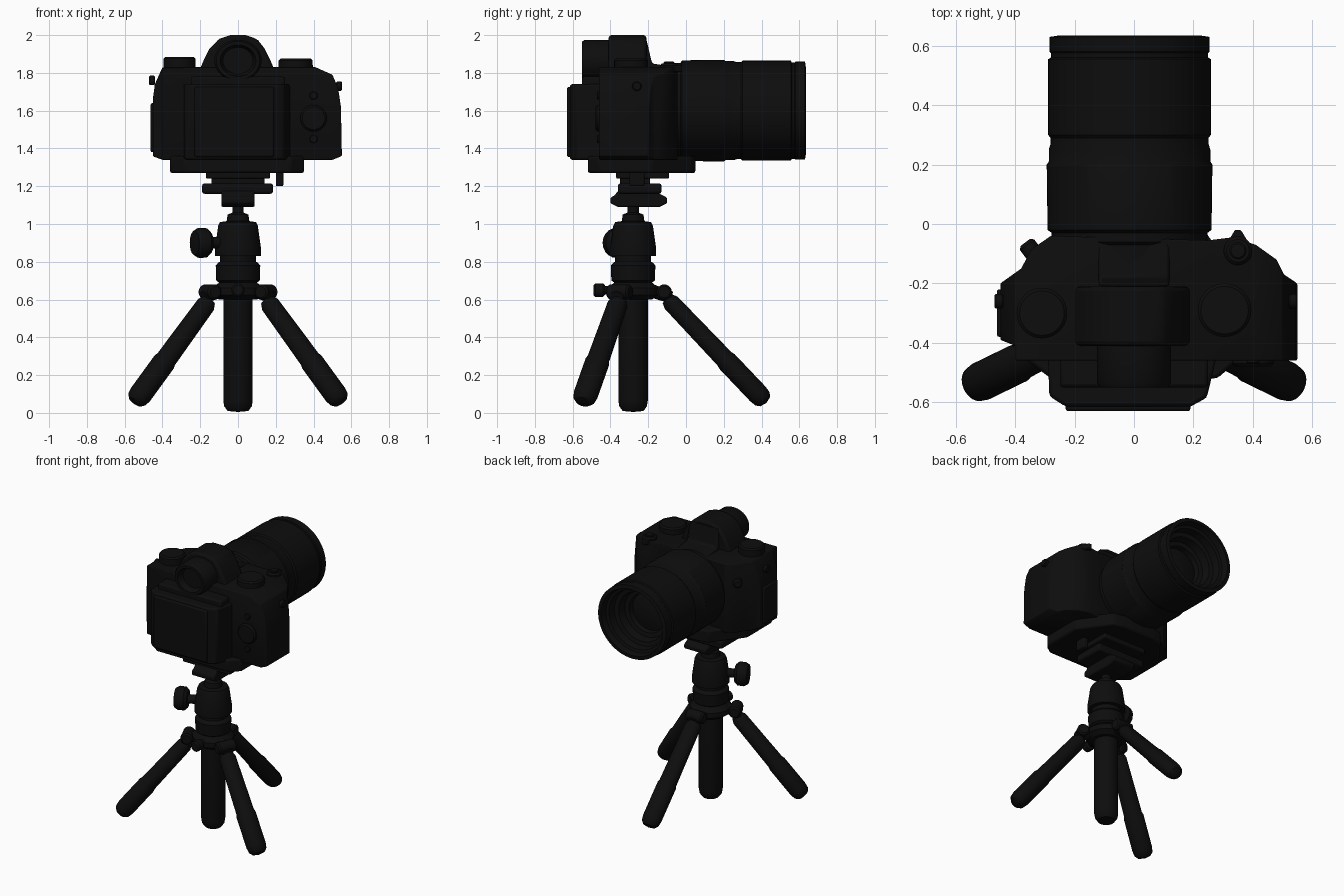
import bpy, bmesh, math
from mathutils import Vector, Matrix

old = bpy.data.objects.get("Cube")
if old:
    bpy.data.objects.remove(old, do_unlink=True)

black = bpy.data.materials.new("matte black")
black.use_nodes = True
black.diffuse_color = (0.004, 0.004, 0.004, 1)
black.node_tree.nodes["Principled BSDF"].inputs["Base Color"].default_value = (0.004, 0.004, 0.004, 1)


def finish(name, bm, bevel=0.0):
    bmesh.ops.recalc_face_normals(bm, faces=bm.faces)
    mesh = bpy.data.meshes.new(name)
    bm.to_mesh(mesh)
    bm.free()
    mesh.materials.append(black)
    ob = bpy.data.objects.new(name, mesh)
    bpy.context.collection.objects.link(ob)
    if bevel:
        mod = ob.modifiers.new("soft edges", "BEVEL")
        mod.width, mod.segments, mod.limit_method = bevel, 2, "ANGLE"
    bpy.ops.object.select_all(action="DESELECT")
    ob.select_set(True)
    bpy.context.view_layer.objects.active = ob
    bpy.ops.object.shade_smooth_by_angle(angle=math.radians(35))
    return ob


def prism(name, outline, lo, hi, axis="z", bevel=0.012):
    """Extrude an outline: (x, y) along z, (x, z) along y or (y, z) along x."""
    place = {"z": lambda a, b, t: (a, b, t),
             "y": lambda a, b, t: (a, t, b),
             "x": lambda a, b, t: (t, a, b)}[axis]
    bm = bmesh.new()
    face = bm.faces.new([bm.verts.new(place(a, b, lo)) for a, b in outline])
    top = bmesh.ops.extrude_face_region(bm, geom=[face])["geom"]
    bmesh.ops.translate(bm, vec=place(0, 0, hi - lo),
                        verts=[v for v in top if isinstance(v, bmesh.types.BMVert)])
    return finish(name, bm, bevel)


def box(name, x, y, z, bevel=0.012):
    return prism(name, [(x[0], y[0]), (x[1], y[0]), (x[1], y[1]), (x[0], y[1])], *z, bevel=bevel)


def lathe(name, profile, origin, direction=(0, 0, 1), squash=1.0, steps=40):
    """Revolve (radius, distance) points around an axis; squash narrows the second side."""
    axis = Vector(direction).normalized()
    side = axis.cross((0, 0, 1))
    side = side.normalized() if side.length > 0.01 else Vector((1, 0, 0))
    up = side.cross(axis)
    frame = Matrix((side, up, axis)).transposed()
    bm = bmesh.new()
    rings = []
    for r, t in profile:
        angles = [2 * math.pi * i / steps for i in range(steps if r else 1)]
        rings.append([bm.verts.new(Vector(origin) + frame @ Vector(
            (r * math.cos(a), squash * r * math.sin(a), t))) for a in angles])
    for a, b in zip(rings, rings[1:]):
        for i in range(steps):
            j = (i + 1) % steps
            if len(a) == 1:
                bm.faces.new((a[0], b[i], b[j]))
            elif len(b) == 1:
                bm.faces.new((a[i], a[j], b[0]))
            else:
                bm.faces.new((a[i], a[j], b[j], b[i]))
    return finish(name, bm)


def disc(name, r, height, origin, direction=(0, 0, 1), edge=0.01):
    return lathe(name, [(0, 0), (r - edge, 0), (r, edge), (r, height - edge),
                        (r - edge, height), (0, height)], origin, direction)


CY = -0.28  # tripod axis

# Centre column with rounded foot
lathe("centre_column", [(0, 0), (0.055, 0.005), (0.073, 0.03), (0.078, 0.06),
                        (0.078, 0.62), (0, 0.62)], (0, CY, 0.005))

# Legs, each with a slim upper tube, a grip and a domed tip
for name, top, tip, squash in (("left_leg", (0.165, -0.36, 0.58), (0.525, -0.535, 0.085), 0.92),
                               ("right_leg", (-0.165, -0.36, 0.58), (-0.525, -0.535, 0.085), 0.92),
                               ("back_leg", (0, -0.085, 0.59), (0, 0.395, 0.085), 0.85)):
    top, tip = Vector(top), Vector(tip)
    along = tip - top
    n = along.length
    lathe(name, [(0, -0.02), (0.04, -0.02), (0.055, 0.01), (0.06, n * 0.6), (0.066, n * 0.63),
                 (0.066, n - 0.02), (0.06, n + 0.015), (0.042, n + 0.035), (0, n + 0.045)],
          top, along, squash)
    # Hinge: lug from the hub and a cross pin
    out = Vector((top.x, top.y - CY, 0)).normalized()
    across = Vector((-out.y, out.x, 0))
    pivot = Vector((0, CY, 0.64)) + out * 0.165
    disc(name + "_hinge_pin", 0.04, 0.13, pivot - across * 0.065, across)
    lathe(name + "_lug", [(0, 0), (0.045, 0), (0.04, 0.15), (0, 0.15)],
          Vector((0, CY, 0.66)) + out * 0.06, out + Vector((0, 0, -0.35)), 0.8, 16)

# Hub, collar and ball head housing
lathe("hub", [(0, 0.6), (0.1, 0.6), (0.135, 0.625), (0.135, 0.66), (0.1, 0.69), (0.115, 0.7),
              (0.118, 0.78), (0.105, 0.795), (0.095, 0.8), (0.095, 0.83), (0.122, 0.83),
              (0.122, 0.87), (0.105, 0.99), (0.095, 1.01), (0.06, 1.015), (0.055, 1.05),
              (0.03, 1.06), (0.03, 1.1), (0, 1.1)], (0, CY, 0))
disc("hub_screw", 0.022, 0.2, (0, CY, 0.65), (0, -1, 0), 0.004)
disc("hub_screw_knob", 0.036, 0.06, (0, CY - 0.15, 0.65), (0, -1, 0))

# Side locking knob
turn = Vector((-0.2, -0.085, 0)).normalized()
disc("lock_knob_stem", 0.03, 0.14, Vector((0, CY, 0.9)) + turn * 0.06, turn, 0.004)
lathe("lock_knob", [(0, 0), (0.06, 0), (0.078, 0.02), (0.08, 0.06), (0.065, 0.085), (0, 0.09)],
      Vector((0, CY, 0.9)) + turn * 0.165, turn, steps=20)

# Quick release clamp
prism("clamp_base", [(-0.4, 1.11), (-0.36, 1.09), (-0.14, 1.09), (-0.1, 1.11), (-0.1, 1.14),
                     (-0.14, 1.16), (-0.19, 1.2), (-0.34, 1.2), (-0.38, 1.15), (-0.4, 1.14)],
      -0.088, 0.088, "x", 0.008)
box("clamp_jaws", (-0.19, 0.185), (-0.36, -0.13), (1.16, 1.215))
box("clamp_neck", (-0.14, 0.14), (-0.35, -0.19), (1.2, 1.25), 0.006)
box("release_plate", (-0.17, 0.17), (-0.37, -0.09), (1.24, 1.28), 0.008)
box("clamp_lever", (0.2, 0.24), (-0.3, -0.22), (1.2, 1.3), 0.008)

# Camera base
prism("base_plate", [(-0.36, -0.46), (-0.28, -0.52), (0.28, -0.52), (0.35, -0.46),
                     (0.35, -0.18), (0.2, 0.03), (0.12, 0.05), (-0.12, 0.05), (-0.2, 0.03),
                     (-0.36, -0.18)], 1.27, 1.36)

# Camera body: plan outline trimmed by the front silhouette
body = prism("camera_body", [(-0.4, -0.46), (0.55, -0.46), (0.55, -0.2), (0.505, -0.17),
                             (0.48, -0.12), (0.41, -0.07), (0.33, -0.045), (0.25, -0.055),
                             (-0.28, -0.04), (-0.345, -0.085), (-0.38, -0.15), (-0.45, -0.2),
                             (-0.45, -0.39), (-0.4, -0.41)], 1.2, 2.0, bevel=0)
trim = prism("body_trim", [(-0.455, 1.36), (-0.4, 1.34), (0.5, 1.34), (0.55, 1.36), (0.545, 1.62),
                           (0.53, 1.72), (0.5, 1.79), (0.41, 1.83), (-0.4, 1.83),
                           (-0.44, 1.74), (-0.455, 1.63)], -0.8, 0.3, "y", 0)
bpy.context.view_layer.objects.active = body
cut = body.modifiers.new("silhouette", "BOOLEAN")
cut.operation, cut.object = "INTERSECT", trim
bpy.ops.object.modifier_apply(modifier=cut.name)
bpy.data.objects.remove(trim, do_unlink=True)
soft = body.modifiers.new("soft edges", "BEVEL")
soft.width, soft.segments, soft.limit_method = 0.012, 2, "ANGLE"

# Rear housing, screen and controls
prism("rear_housing", [(-0.29, -0.44), (-0.285, -0.58), (-0.23, -0.615), (0.19, -0.615),
                       (0.245, -0.585), (0.28, -0.44)], 1.34, 1.74)
box("rear_screen", (-0.23, 0.19), (-0.63, -0.6), (1.355, 1.725), 0.008)
box("rear_ledge", (-0.25, 0.25), (-0.55, -0.42), (1.72, 1.78))
disc("rear_dial", 0.07, 0.03, (0.4, -0.45, 1.56), (0, -1, 0))
for z in (1.45, 1.68):
    disc("rear_button", 0.022, 0.015, (0.4, -0.455, z), (0, -1, 0), 0.004)

# Side port cover and strap lugs
box("port_cover", (-0.462, -0.42), (-0.38, -0.22), (1.38, 1.64), 0.008)
for x, z in ((-0.44, 1.76), (0.52, 1.73)):
    disc("strap_lug", 0.025, 0.03, (x, -0.26, z), (math.copysign(1, x), 0, 0), 0.005)

# Viewfinder hump and eyecup
prism("viewfinder_hump", [(-0.21, 1.8), (-0.18, 1.87), (-0.15, 1.93), (-0.1, 1.98), (-0.04, 2.0),
                          (0.04, 2.0), (0.1, 1.98), (0.14, 1.93), (0.17, 1.87), (0.2, 1.8)],
      -0.41, -0.21, "y", 0.015)
prism("hump_front", [(-0.21, 1.98), (-0.21, 1.78), (-0.06, 1.78), (-0.06, 1.83), (-0.18, 1.85)],
      -0.12, 0.12, "x")
lathe("eyecup", [(0, 0), (0.125, 0), (0.125, 0.13), (0.115, 0.145), (0.095, 0.145),
                 (0.08, 0.1), (0, 0.1)], (0, -0.405, 1.865), (0, -1, 0), 0.88)

# Top dials, shutter button and its lever
disc("right_dial", 0.085, 0.09, (-0.31, -0.3, 1.795))
disc("left_dial", 0.09, 0.08, (0.305, -0.29, 1.795))
disc("shutter_collar", 0.048, 0.05, (0.35, -0.09, 1.8))
disc("shutter_button", 0.028, 0.06, (0.35, -0.09, 1.8), edge=0.005)
prism("shutter_lever", [(0.31, -0.07), (0.39, -0.07), (0.36, -0.02), (0.34, -0.02)],
      1.805, 1.84, bevel=0.005)
disc("front_button", 0.03, 0.06, (-0.33, -0.11, 1.7), (-0.6, 0.8, 0))

# Lens barrel with ring grooves and a recessed, stepped front
lathe("lens", [(0, -0.2), (0.25, -0.2), (0.25, -0.07), (0.262, -0.06), (0.262, -0.03),
               (0.276, -0.02), (0.279, 0.2), (0.272, 0.21), (0.272, 0.25), (0.266, 0.27),
               (0.266, 0.29), (0.274, 0.3), (0.274, 0.555), (0.265, 0.56), (0.265, 0.575),
               (0.269, 0.58), (0.269, 0.63), (0.243, 0.634), (0.235, 0.59), (0.215, 0.585),
               (0.21, 0.53), (0.18, 0.525), (0.17, 0.47), (0.14, 0.465), (0.135, 0.43),
               (0.08, 0.445), (0, 0.45)], (-0.015, 0, 1.6), (0, 1, 0), 0.965, 64)
